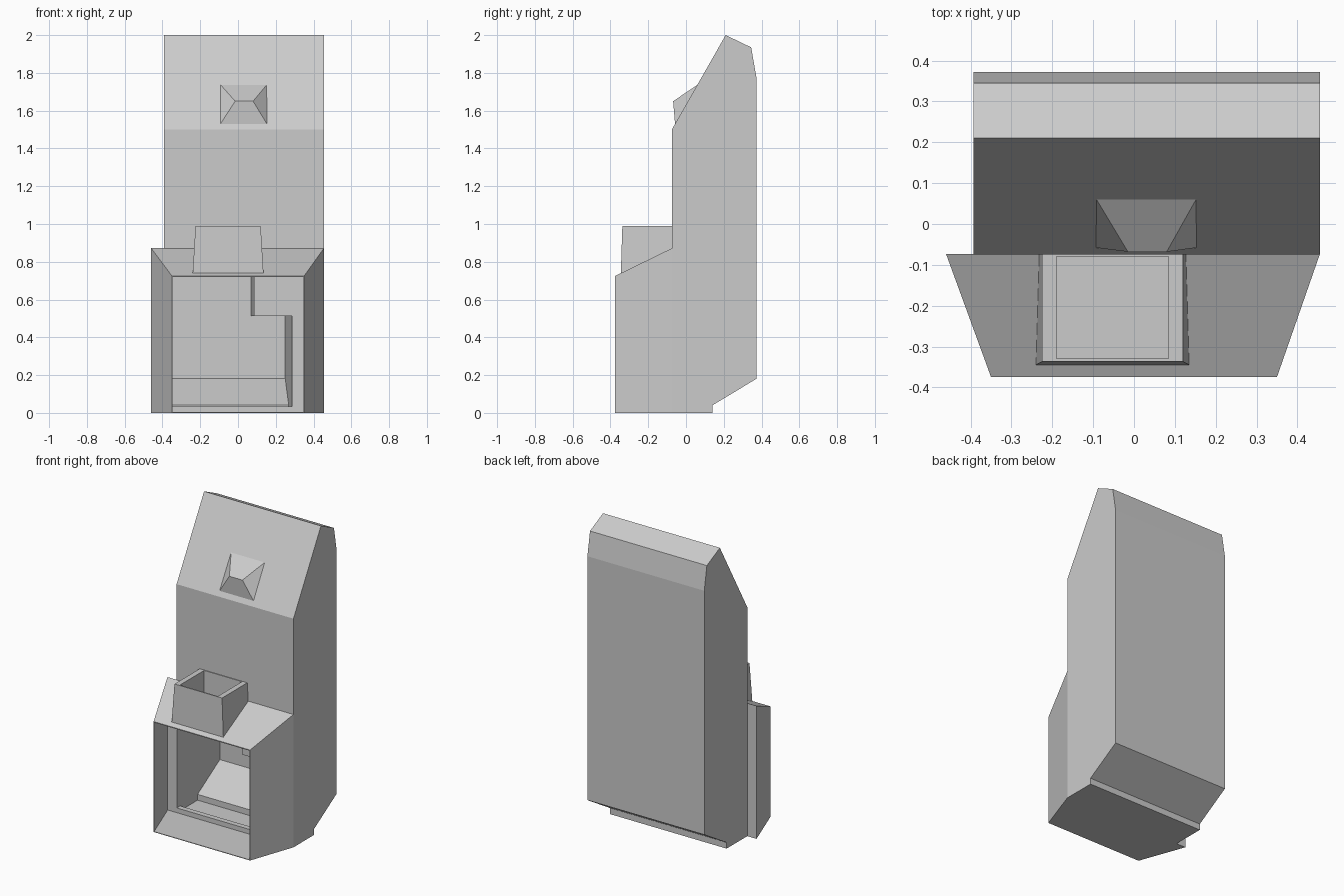
import bpy, bmesh

if "Cube" in bpy.data.objects:
    bpy.data.objects.remove(bpy.data.objects["Cube"])


def prism(name, rows):
    """Side profile of (y, z, x_left, x_right) points joined across x."""
    bm = bmesh.new()
    left = [bm.verts.new((l, y, z)) for y, z, l, r in rows]
    right = [bm.verts.new((r, y, z)) for y, z, l, r in rows]
    n = len(rows)
    bm.faces.new(left)
    bm.faces.new(right[::-1])
    for i in range(n):
        j = (i + 1) % n
        bm.faces.new((left[i], right[i], right[j], left[j]))
    bmesh.ops.recalc_face_normals(bm, faces=bm.faces)
    me = bpy.data.meshes.new(name)
    bm.to_mesh(me)
    bm.free()
    ob = bpy.data.objects.new(name, me)
    bpy.context.collection.objects.link(ob)
    return ob


def boolean(ob, tool, operation='DIFFERENCE'):
    tool.hide_render = True
    mod = ob.modifiers.new("cut", 'BOOLEAN')
    mod.operation = operation
    mod.solver = 'EXACT'
    mod.object = tool
    bpy.context.view_layer.objects.active = ob
    bpy.ops.object.modifier_apply(modifier=mod.name)


XL, XR = -0.393, 0.455

# Tall cabinet with sloped head and undercut back
profile = [(-0.075, 0), (0.14, 0), (0.14, 0.04), (0.372, 0.18), (0.372, 1.78),
           (0.345, 1.935), (0.21, 2.0), (-0.075, 1.5)]
cabinet = prism("cabinet", [(y, z, XL, XR) for y, z in profile])

# Tapered front bay with sloped roof
bay = prism("bay", [(-0.375, 0, -0.35, 0.35), (-0.375, 0.725, -0.35, 0.35),
                    (-0.074, 0.872, -0.46, XR), (-0.074, 0, -0.46, XR)])
boolean(cabinet, bay, 'UNION')

# Hollow out the bay, then the cabinet behind it (notched at upper right)
bay_cut = prism("bay_cutter", [(-0.4, 0.004, -0.337, 0.337), (-0.4, 0.707, -0.337, 0.337),
                               (-0.08, 0.863, -0.454, 0.449), (-0.08, 0.004, -0.454, 0.449)])


def lower_right(y):
    return 0.285 - 0.035 * (y + 0.075) / 0.44


def upper_right(y):
    return 0.085 - 0.015 * (y + 0.075) / 0.44


low = [(-0.09, 0.004), (0.135, 0.004), (0.135, 0.042), (0.366, 0.182), (0.366, 0.512), (-0.09, 0.512)]
low_cut = prism("lower_cutter", [(y, z, -0.388, lower_right(y)) for y, z in low])
high = [(-0.09, 0.5), (0.366, 0.5), (0.366, 0.74), (-0.09, 0.74)]
high_cut = prism("upper_cutter", [(y, z, -0.388, upper_right(y)) for y, z in high])

# Open tray on the bay roof
tray = prism("roof_tray", [(-0.345, 0.738, -0.24, 0.135), (-0.337, 0.99, -0.225, 0.12),
                           (-0.075, 0.99, -0.225, 0.12), (-0.075, 0.738, -0.24, 0.135)])
tray_cut = prism("tray_cutter", [(y, z, -0.19, 0.085) for y, z in
                                 [(-0.329, 0.75), (-0.329, 1.1), (-0.08, 1.1), (-0.08, 0.75)]])

for tool in (bay_cut, low_cut, high_cut, tray_cut):
    boolean(cabinet, tool)
boolean(tray, tray_cut)
for tool in (bay, bay_cut, low_cut, high_cut, tray_cut):
    bpy.data.objects.remove(tool)

# Low sill between bay and cabinet floor
prism("floor_sill", [(y, z, -0.388, 0.285) for y, z in
                     [(-0.08, 0.003), (-0.08, 0.035), (-0.045, 0.035), (-0.045, 0.003)]])

# Faceted knob on the sloped head
prism("head_knob", [(-0.058, 1.53, -0.093, 0.153), (-0.068, 1.65, -0.015, 0.08),
                    (0.062, 1.738, -0.093, 0.153)])
